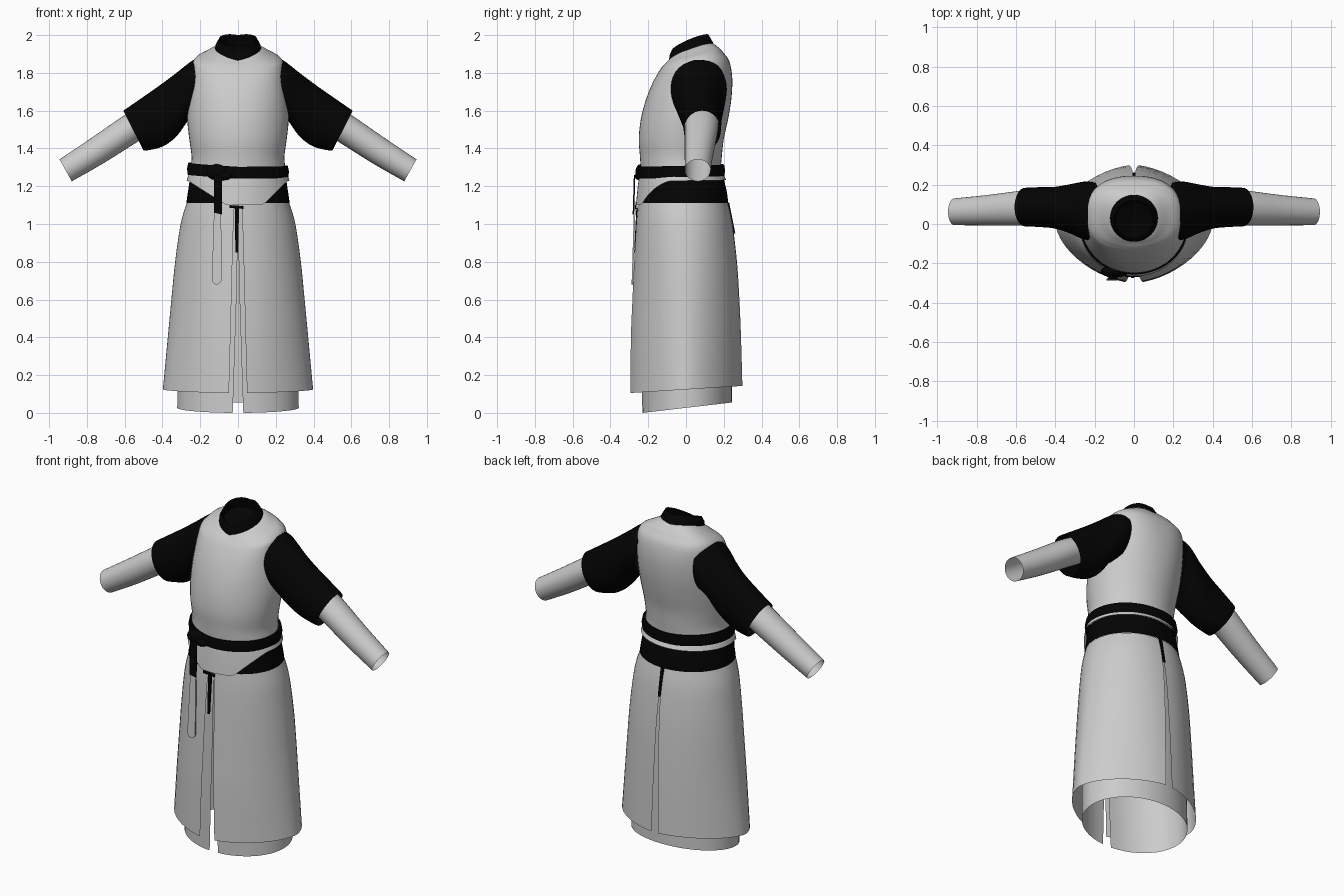
import bpy, bmesh
from math import sin, cos, pi, asin
from mathutils import Vector

cube = bpy.data.objects.get("Cube")
if cube:
    bpy.data.objects.remove(cube)


def material(name, value):
    m = bpy.data.materials.new(name)
    m.use_nodes = True
    colour = (value, value, value, 1)
    m.diffuse_color = colour
    m.node_tree.nodes["Principled BSDF"].inputs["Base Color"].default_value = colour
    return m


GREY = material("light grey cloth", 0.6)
BLACK = material("black cloth", 0.001)


def finish(bm, name, mat, angle=0.7):
    bmesh.ops.remove_doubles(bm, verts=bm.verts, dist=0.0005)
    mesh = bpy.data.meshes.new(name)
    bm.to_mesh(mesh)
    bm.free()
    mesh.materials.append(mat)
    ob = bpy.data.objects.new(name, mesh)
    bpy.context.collection.objects.link(ob)
    bpy.ops.object.select_all(action='DESELECT')
    ob.select_set(True)
    bpy.context.view_layer.objects.active = ob
    bpy.ops.object.shade_smooth_by_angle(angle=angle)


def resample(rows, k=4):
    """Smooth curve through rows of numbers."""
    out = []
    for i in range(len(rows) - 1):
        quad = [rows[max(i - 1, 0)], rows[i], rows[i + 1], rows[min(i + 2, len(rows) - 1)]]
        for s in range(k):
            t = s / k
            out.append([b + (c - a) * t / 2 + (2*a - 5*b + 4*c - d) * t*t / 2
                        + (3*b - a - 3*c + d) * t**3 / 2 for a, b, c, d in zip(*quad)])
    return out + [list(rows[-1])]


def grid(bm, lines, flip):
    vs = [[bm.verts.new(p) for p in line] for line in lines]
    for a, b in zip(vs, vs[1:]):
        for j in range(len(a) - 1):
            f = [a[j], a[j + 1], b[j + 1], b[j]]
            bm.faces.new(f[::-1] if flip else f)


def power(v, e):
    return (1 if v >= 0 else -1) * abs(v) ** e


def shell(name, rows, mat, smooth=True, shape=None, n=24):
    """Body wrap, bottom to top: z front, z back, half width, y front, y back,
    squareness, half gap in front, half gap behind."""
    rows = [list(r) + [1, 0, 0][len(r) - 5:] for r in rows]
    if smooth:
        rows = resample(rows)
    bm = bmesh.new()
    for side in (1, -1):
        lines = []
        for zf, zb, w, yf, yb, e, gf, gb in rows:
            t0, t1 = (asin((max(g, 0) / w) ** (1 / e)) for g in (gf, gb))
            line = []
            for j in range(n + 1):
                t = t0 + (pi - t1 - t0) * j / n
                c = power(cos(t), e)
                p = Vector((side * w * power(max(sin(t), 0), e),
                            (yf + yb) / 2 - (yb - yf) / 2 * c,
                            zf + (zb - zf) * (1 - c) / 2))
                line.append(shape(p, zf) if shape else p)
            lines.append(line)
        grid(bm, lines, side < 0)
    finish(bm, name, mat)


def tube(name, rows, mat, side, n=32):
    """Arm tube: top x, top z, bottom x, bottom z, centre y, half depth."""
    lines = []
    for tx, tz, bx, bz, cy, hy in resample(rows):
        lines.append([(side * ((tx + bx) / 2 + cos(a) * (tx - bx) / 2), cy + sin(a) * hy,
                       (tz + bz) / 2 + cos(a) * (tz - bz) / 2)
                      for a in (2 * pi * j / n for j in range(n + 1))])
    bm = bmesh.new()
    grid(bm, lines, side > 0)
    finish(bm, name, mat)


def plate(name, outline, y_of_z, mat, thick=0.008):
    bm = bmesh.new()
    face = bm.faces.new([bm.verts.new((x, y_of_z(z), z)) for x, z in outline])
    ext = bmesh.ops.extrude_face_region(bm, geom=[face])["geom"]
    bmesh.ops.translate(bm, vec=(0, thick, 0), verts=[v for v in ext if isinstance(v, bmesh.types.BMVert)])
    bmesh.ops.recalc_face_normals(bm, faces=bm.faces)
    finish(bm, name, mat, 0.5)


def neck_rise(p, z):
    """Lifts the sides of the neckline."""
    p.z += .022 * min(1, abs(p.x) / .11) * min(1, max(0, (z - 1.84) / .025))
    return p


# Vest body with sloping shoulders
shell("vest", [
    (1.24, 1.24, .258, -.235, .185), (1.30, 1.30, .25, -.24, .185),
    (1.36, 1.36, .246, -.244, .19), (1.45, 1.45, .258, -.25, .20),
    (1.55, 1.55, .268, -.24, .222), (1.65, 1.66, .264, -.215, .24, .93),
    (1.74, 1.77, .253, -.18, .245, .85), (1.81, 1.86, .243, -.142, .23, .78),
    (1.84, 1.905, .228, -.12, .20, .8), (1.856, 1.93, .17, -.10, .175, .9),
    (1.87, 1.95, .115, -.085, .148)], GREY, True, neck_rise)

# Standing collar with dark lining
shell("collar", [
    (1.86, 1.935, .122, -.09, .152), (1.89, 1.955, .12, -.088, .146),
    (1.92, 2.0, .1, -.075, .12), (1.915, 1.993, .092, -.068, .113),
    (1.87, 1.94, .1, -.07, .125), (1.87, 1.87, .0002, .0298, .0302)], BLACK, False, neck_rise)

# Sleeves and forearms
for side, label in ((1, "left"), (-1, "right")):
    tube(label + "_sleeve", [
        (.18, 1.885, .21, 1.58, .07, .14), (.237, 1.868, .262, 1.55, .068, .148),
        (.33, 1.797, .32, 1.47, .077, .125), (.42, 1.73, .385, 1.417, .083, .106),
        (.52, 1.66, .45, 1.395, .086, .101), (.607, 1.60, .50, 1.388, .086, .098)], BLACK, side)
    tube(label + "_forearm", [
        (.52, 1.62, .46, 1.48, .083, .09), (.61, 1.57, .54, 1.43, .081, .088),
        (.78, 1.453, .715, 1.32, .07, .077), (.945, 1.342, .88, 1.226, .062, .068)], GREY, side)

# Long outer skirt, split in front and behind
shell("outer_skirt", [
    (.105, .143, .398, -.30, .30, 1.2, .048, .022), (.4, .4, .372, -.295, .292, 1.15, .04, .017),
    (.6, .6, .353, -.286, .283, 1.11, .035, .012), (.8, .8, .333, -.276, .27, 1.07, .03, .008),
    (1.0, 1.0, .304, -.264, .246, 1.02, .024, .003), (1.11, 1.11, .272, -.255, .222, 1, .02, 0)], GREY)

# Inner skirt with a front split
shell("inner_skirt", [
    (0, .055, .322, -.232, .243, 1, .028, 0), (.3, .33, .315, -.235, .24, 1, .018, 0),
    (.7, .7, .29, -.235, .23, 1, .006, 0), (1.1, 1.1, .25, -.23, .2, 1, 0, 0)], GREY)

# Waistband
shell("waistband", [
    (1.11, 1.11, .274, -.257, .224), (1.17, 1.17, .265, -.252, .216),
    (1.24, 1.24, .255, -.245, .2)], BLACK)


# Vest tail, dipping in front below the belt and wrapping further to one side
def dip(p, z):
    if p.y < 0.02:
        depth = .125 * min(1, max(0, (.262 - abs(p.x)) / (.13 if p.x > 0 else .2)))
        p.z -= depth * max(0, (1.27 - z) / .045)
    return p


shell("vest_tail", [(1.225, 1.232, .272, -.265, .214), (1.25, 1.25, .266, -.256, .204),
                    (1.27, 1.27, .258, -.245, .195)], GREY, False, dip, 40)


# Belt, a little higher on one hip, with knot and hanging ends
def hitch(p, z):
    p.z += .06 * max(0, -p.x)
    return p


shell("belt", [
    (1.245, 1.255, .25, -.235, .185), (1.24, 1.25, .266, -.25, .202),
    (1.272, 1.282, .27, -.256, .207), (1.303, 1.313, .264, -.25, .202),
    (1.3, 1.31, .245, -.235, .185)], BLACK, False, hitch)
for name, pos, size in (("belt_knot", (-.115, -.24, 1.275), (.055, .028, .042)),
                        ("knot_fold", (-.08, -.245, 1.255), (.05, .025, .024))):
    bm = bmesh.new()
    bmesh.ops.create_uvsphere(bm, u_segments=16, v_segments=10, radius=1)
    bmesh.ops.scale(bm, vec=size, verts=bm.verts)
    bmesh.ops.translate(bm, vec=pos, verts=bm.verts)
    finish(bm, name, BLACK)


def hang(z):
    return -.27 - .018 * (1.26 - z) / .58


plate("belt_end", [(-.128, 1.26), (-.128, 1.06), (-.085, 1.05), (-.085, 1.26)],
      lambda z: hang(z) - .006, BLACK)
tip = [(-.1125 + .026 * cos(pi + pi * i / 10), .71 + .03 * sin(pi + pi * i / 10)) for i in range(11)]
plate("hanging_tongue", [(-.125, 1.12)] + tip + [(-.09, 1.12)], hang, GREY)

# Dark lacing at the tops of the splits
plate("front_lacing", [(-.016, 1.085), (-.014, .85), (.0, .85), (.006, 1.085)],
      lambda z: -.262 - .05 * (1.1 - z), BLACK)
plate("front_tie", [(-.045, 1.1), (-.045, 1.085), (.03, 1.08), (.03, 1.095)], lambda z: -.27, BLACK)
plate("back_lacing", [(-.01, 1.115), (-.007, .95), (.007, .95), (.01, 1.115)],
      lambda z: .22 + .2 * (1.115 - z), BLACK)
